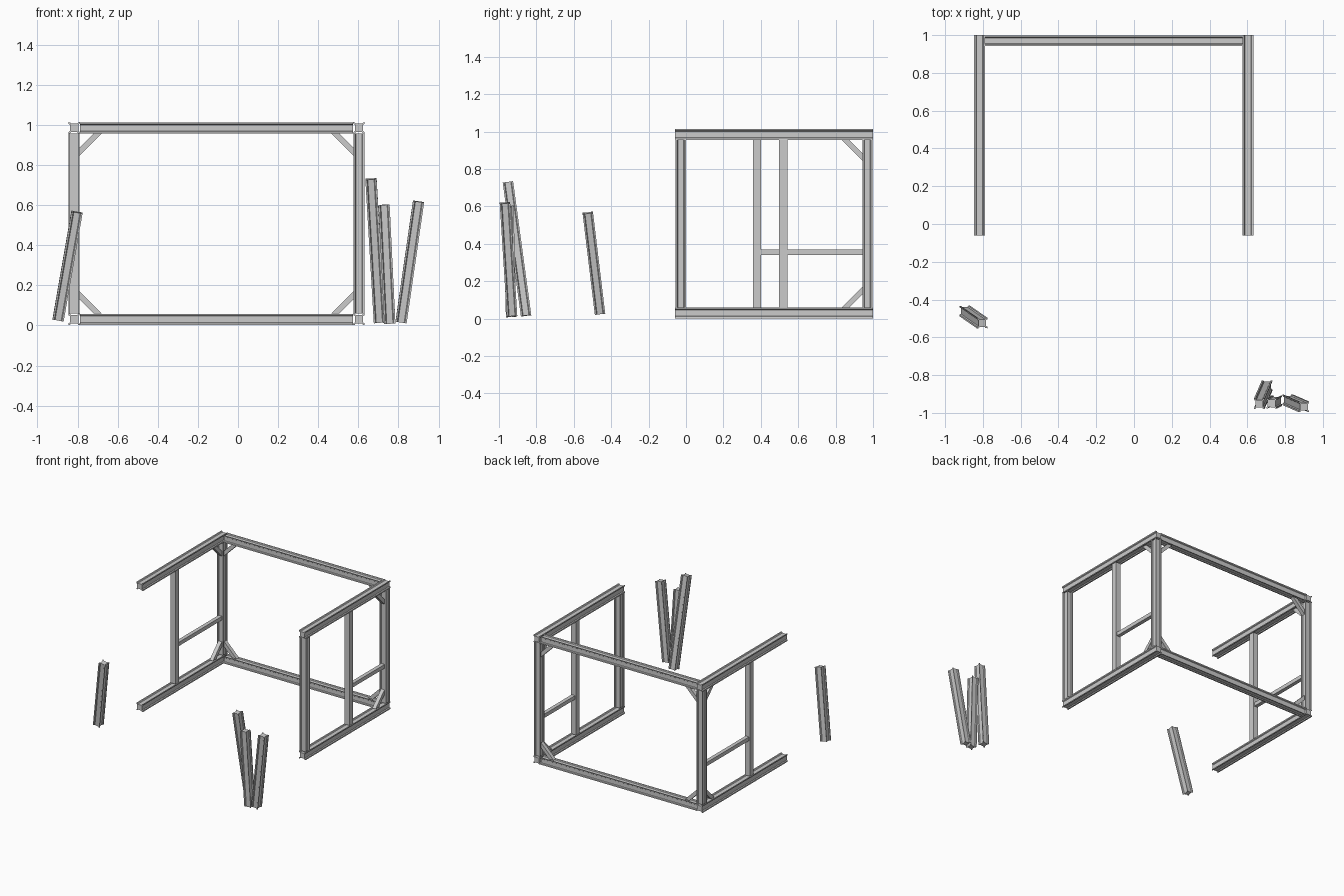
import bpy, bmesh
from mathutils import Vector

if "Cube" in bpy.data.objects:
    bpy.data.objects.remove(bpy.data.objects["Cube"])

# grooved extrusion profile: one quarter, rotated four times
QUARTER = [(0.55, 0.72), (0.7, 0.95), (1.0, 1.0), (0.95, 0.7), (0.72, 0.55)]
PROFILE = []
for i in range(4):
    for x, y in reversed(QUARTER):
        for _ in range(i):
            x, y = -y, x
        PROFILE.append((x, y))
SQUARE = [(1, 1), (-1, 1), (-1, -1), (1, -1)]


def prism(name, bottom, top):
    """Solid between two matching outlines."""
    bm = bmesh.new()
    a = [bm.verts.new(p) for p in bottom]
    b = [bm.verts.new(p) for p in top]
    bm.faces.new(a)
    bm.faces.new(b)
    n = len(a)
    for i in range(n):
        j = (i + 1) % n
        bm.faces.new((a[i], a[j], b[j], b[i]))
    bmesh.ops.recalc_face_normals(bm, faces=bm.faces)
    mesh = bpy.data.meshes.new(name)
    bm.to_mesh(mesh)
    bm.free()
    obj = bpy.data.objects.new(name, mesh)
    bpy.context.collection.objects.link(obj)
    return obj


def bar(name, start, end, size, profile=PROFILE):
    """Sweep a profile from start to end."""
    s, e = Vector(start), Vector(end)
    d = (e - s).normalized()
    ref = Vector((1, 0, 0)) if abs(d.x) < 0.9 else Vector((0, 1, 0))
    u = (ref - d * ref.dot(d)).normalized()
    v = d.cross(u)
    ring = [(u * x + v * y) * size / 2 for x, y in profile]
    return prism(name, [s + r for r in ring], [e + r for r in ring])


def brace(name, corner, u, v, normal, thick=0.03):
    """Mitred diagonal across an inner corner."""
    c, u, v, n = Vector(corner), Vector(u), Vector(v), Vector(normal) * thick / 2
    pts = [c + u * 0.07, c + u * 0.11, c + v * 0.11, c + v * 0.07]
    prism(name, [p - n for p in pts], [p + n for p in pts])


XL, XR, YB = -0.817, 0.603, 0.97
ZB, ZT = 0.031, 0.985
W = 0.058
H = W / 2

# side frames
for side, x, sx, yu in (("left", XL, 1, 0.38), ("right", XR, -1, 0.52)):
    for level, z, sz in (("bottom", ZB, 1), ("top", ZT, -1)):
        bar(f"{side}_{level}_beam", (x, -0.06, z), (x, 1.0, z), W)
        zc = z + sz * H
        brace(f"{side}_{level}_side_brace", (x, YB - 0.027, zc),
              (0, -1, 0), (0, 0, sz), (1, 0, 0))
        brace(f"{side}_{level}_back_brace", (x + sx * 0.027, YB, zc),
              (sx, 0, 0), (0, 0, sz), (0, 1, 0))
    bar(f"{side}_back_post", (x, YB, ZB + H), (x, YB, ZT - H), 0.054)
    bar(f"{side}_upright", (x, yu, ZB + H), (x, yu, ZT - H), 0.044, SQUARE)
    bar(f"{side}_rail", (x, yu + 0.022, 0.355), (x, YB - 0.025, 0.355), 0.03, SQUARE)

# front post stands on the right side only
bar("right_front_post", (XR, -0.028, ZB + H), (XR, -0.028, ZT - H), 0.054)

# back cross beams
for level, z in (("bottom", ZB), ("top", ZT)):
    bar(f"back_{level}_beam", (XL + H, YB, z), (XR - H, YB, z), 0.055)

# loose leaning beams
LOOSE = [
    ((-0.897, -0.460, 0.027), (-0.803, -0.525, 0.565)),
    ((0.705, -0.855, 0.016), (0.663, -0.952, 0.730)),
    ((0.757, -0.935, 0.009), (0.728, -0.950, 0.602)),
    ((0.813, -0.930, 0.016), (0.900, -0.968, 0.618)),
]
for i, (a, b) in enumerate(LOOSE):
    bar(f"loose_beam_{i + 1}", a, b, 0.056)
